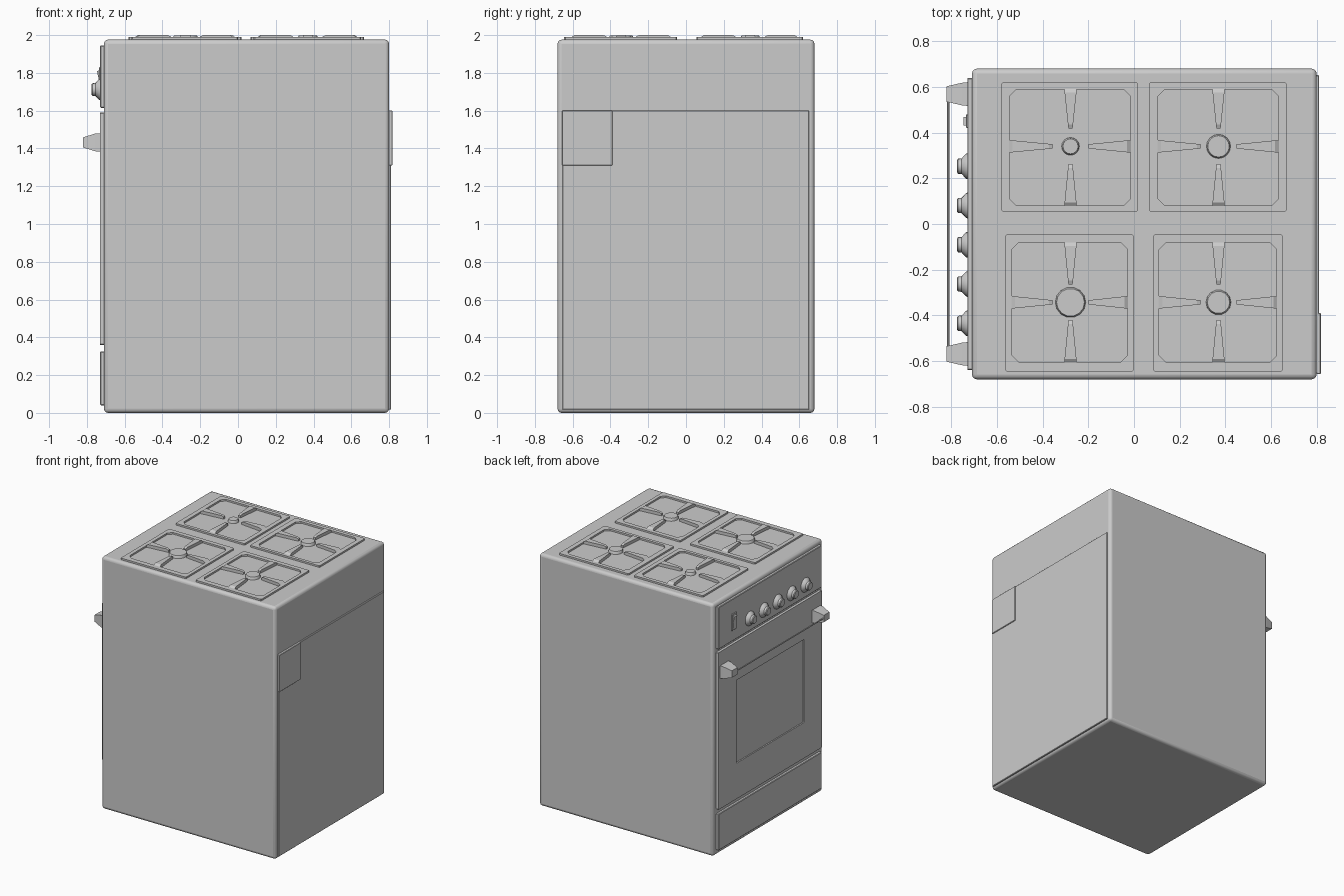
import bpy, bmesh, math
from mathutils import Vector

if "Cube" in bpy.data.objects:
    bpy.data.objects.remove(bpy.data.objects["Cube"])


def finish(name, bm, bevel=0, seg=2, smooth=False):
    bmesh.ops.recalc_face_normals(bm, faces=bm.faces[:])
    me = bpy.data.meshes.new(name)
    bm.to_mesh(me)
    bm.free()
    ob = bpy.data.objects.new(name, me)
    bpy.context.collection.objects.link(ob)
    if bevel:
        m = ob.modifiers.new("bevel", 'BEVEL')
        m.width, m.segments = bevel, seg
    if smooth:
        bpy.ops.object.select_all(action='DESELECT')
        ob.select_set(True)
        bpy.context.view_layer.objects.active = ob
        bpy.ops.object.shade_smooth_by_angle(angle=math.radians(35))
    return ob


def loft(name, sections, **kw):
    """Closed solid through a series of equal-length point loops."""
    bm = bmesh.new()
    loops = [[bm.verts.new(p) for p in s] for s in sections]
    n = len(loops[0])
    for a, b in zip(loops, loops[1:]):
        for i in range(n):
            j = (i + 1) % n
            bm.faces.new((a[i], a[j], b[j], b[i]))
    bm.faces.new(loops[0])
    bm.faces.new(loops[-1])
    return finish(name, bm, **kw)


def box(name, x, y, z, **kw):
    return loft(name, [[(x[0], y[0], k), (x[1], y[0], k), (x[1], y[1], k), (x[0], y[1], k)]
                       for k in z], **kw)


def octagon(u, v, c):
    """Rectangle with corners cut by c."""
    return [(u[0] + c, v[0]), (u[1] - c, v[0]), (u[1], v[0] + c), (u[1], v[1] - c),
            (u[1] - c, v[1]), (u[0] + c, v[1]), (u[0], v[1] - c), (u[0], v[0] + c)]


def ring(name, outer, inner, lo, hi, place):
    """Flat frame between two outlines, from depth lo to hi."""
    bm = bmesh.new()
    loops = [[bm.verts.new(place(p, d)) for p in pts]
             for pts, d in ((outer, lo), (outer, hi), (inner, hi), (inner, lo))]
    for k in range(4):
        a, b = loops[k], loops[(k + 1) % 4]
        for i in range(8):
            j = (i + 1) % 8
            bm.faces.new((a[i], a[j], b[j], b[i]))
    return finish(name, bm)


def turned(name, profile, n, place, smooth=True):
    """Round part from (depth, radius) pairs."""
    return loft(name, [[place(r * math.cos(2 * math.pi * i / n), r * math.sin(2 * math.pi * i / n), d)
                        for i in range(n)] for d, r in profile], smooth=smooth)


# Cabinet
box("cabinet", (-0.71, 0.80), (-0.68, 0.68), (0, 1.976), bevel=0.022, seg=3, smooth=True)

# Rear cover and its small access plate
box("rear_cover", (0.79, 0.811), (-0.655, 0.652), (0.018, 1.60), bevel=0.003, seg=1)
box("access_plate", (0.80, 0.818), (-0.657, -0.39), (1.31, 1.60), bevel=0.003, seg=1)

# Front panels
box("drawer_front", (-0.73, -0.70), (-0.64, 0.64), (0.04, 0.325), bevel=0.004, seg=1)
box("control_panel", (-0.73, -0.70), (-0.64, 0.64), (1.615, 1.945), bevel=0.004, seg=1)

# Oven door with recessed window
ring("oven_door", octagon((-0.64, 0.64), (0.36, 1.59), 0.004),
     octagon((-0.42, 0.42), (0.64, 1.29), 0.004), -0.70, -0.73, lambda p, d: (d, p[0], p[1]))
box("door_window", (-0.72, -0.705), (-0.42, 0.42), (0.64, 1.29))

# Handle: tapered brackets and thin rod
for side in (1, -1):
    secs = []
    for x, hy, hz in ((-0.72, 0.053, 0.049), (-0.755, 0.049, 0.047), (-0.82, 0.034, 0.027)):
        y, z = side * 0.569, 1.432
        secs.append([(x, y - hy, z - hz), (x, y + hy, z - hz), (x, y + hy, z + hz), (x, y - hy, z + hz)])
    loft("handle_bracket", secs)
turned("handle_rod", [(-0.56, 0.005), (0.56, 0.005)], 8, lambda a, b, d: (-0.813 + a, d, 1.432 + b))

# Knobs
for y in (0.253, 0.081, -0.091, -0.263, -0.435):
    turned("knob", [(-0.725, 0.057), (-0.735, 0.055), (-0.755, 0.034), (-0.77, 0.033), (-0.775, 0.027)],
           16, lambda a, b, d: (d, y + a, 1.712 + b))

# Rocker switch
box("switch_plate", (-0.736, -0.72), (0.42, 0.48), (1.70, 1.83), bevel=0.003, seg=1)
loft("switch_rocker", [[(-0.73, y, 1.715), (-0.73, y, 1.815), (-0.747, y, 1.81), (-0.737, y, 1.765),
                        (-0.739, y, 1.72)] for y in (0.432, 0.468)])

# Hob: four pan supports with a burner each
# (x range, y range, inner x range, inner y range, centre, burner radius, burner sides)
hobs = [((-0.58, 0.018), (0.055, 0.62), (-0.545, -0.016), (0.08, 0.59), (-0.278, 0.34), 0.036, 16),
        ((0.065, 0.668), (0.055, 0.62), (0.105, 0.632), (0.08, 0.59), (0.37, 0.34), 0.05, 16),
        ((-0.565, 0.0), (-0.645, -0.047), (-0.535, -0.028), (-0.605, -0.082), (-0.278, -0.343), 0.064, 14),
        ((0.083, 0.652), (-0.645, -0.047), (0.11, 0.625), (-0.605, -0.082), (0.37, -0.343), 0.052, 14)]
for ox, oy, ix, iy, (cx, cy), r, n in hobs:
    ring("grate_frame", octagon(ox, oy, 0.006), octagon(ix, iy, 0.03), 1.97, 1.989,
         lambda p, d: (p[0], p[1], d))
    turned("burner", [(1.97, r + 0.004), (1.992, r), (1.997, r - 0.003)], n,
           lambda a, b, d: (cx + a, cy + b, d))
    # Four tapered arms reaching from the frame toward the burner
    for k, reach in enumerate((ix[1] - cx, iy[1] - cy, cx - ix[0], cy - iy[0])):
        ang = k * math.pi / 2
        u = Vector((round(math.cos(ang)), round(math.sin(ang)), 0))
        v = Vector((-u.y, u.x, 0))
        c = Vector((cx, cy, 0))
        secs = []
        for dist, hw, top in ((reach + 0.002, 0.027, 1.989), (reach - 0.014, 0.026, 2.0),
                              (0.095, 0.011, 2.0), (0.078, 0.009, 1.993)):
            secs.append([c + u * dist + v * s * hw + Vector((0, 0, z))
                         for s, z in ((-1, 1.97), (1, 1.97), (1, top), (-1, top))])
        loft("grate_arm", secs)
